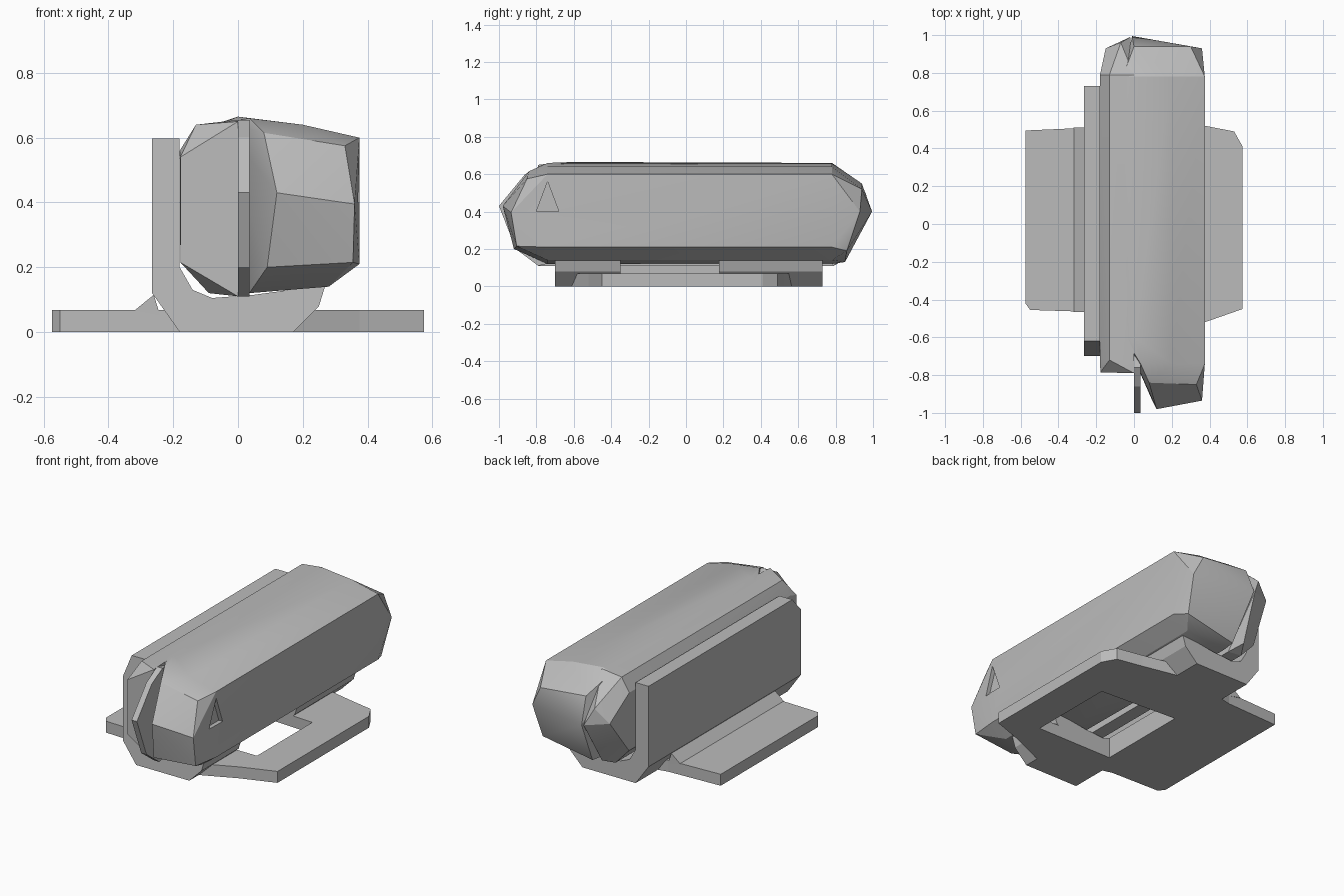
import bpy, bmesh, math

cube = bpy.data.objects.get("Cube")
if cube:
    bpy.data.objects.remove(cube, do_unlink=True)

grey = bpy.data.materials.new("plain_grey")
grey.use_nodes = True
grey.diffuse_color = (0.5, 0.5, 0.5, 1)
grey.node_tree.nodes["Principled BSDF"].inputs["Base Color"].default_value = (0.5, 0.5, 0.5, 1)


def finish(bm, name):
    bmesh.ops.recalc_face_normals(bm, faces=bm.faces)
    mesh = bpy.data.meshes.new(name)
    bm.to_mesh(mesh)
    bm.free()
    mesh.materials.append(grey)
    obj = bpy.data.objects.new(name, mesh)
    bpy.context.collection.objects.link(obj)
    return obj


def prism(name, profile, start, end, place):
    """Extrude a flat outline; place(a, b, t) maps it into the model."""
    bm = bmesh.new()
    rings = [[bm.verts.new(place(a, b, t)) for a, b in profile] for t in (start, end)]
    bm.faces.new(rings[0])
    bm.faces.new(rings[1])
    count = len(profile)
    for i in range(count):
        j = (i + 1) % count
        bm.faces.new((rings[0][i], rings[0][j], rings[1][j], rings[1][i]))
    return finish(bm, name)


def hull(name, points):
    bm = bmesh.new()
    for p in points:
        bm.verts.new(p)
    res = bmesh.ops.convex_hull(bm, input=bm.verts)
    loose = {g for g in res["geom_interior"] + res["geom_unused"] if isinstance(g, bmesh.types.BMVert)}
    bmesh.ops.delete(bm, geom=list(loose), context="VERTS")
    bmesh.ops.dissolve_limit(bm, angle_limit=math.radians(1), verts=bm.verts, edges=bm.edges)
    return finish(bm, name)


def smooth(obj, degrees):
    bpy.ops.object.select_all(action="DESELECT")
    obj.select_set(True)
    bpy.context.view_layer.objects.active = obj
    bpy.ops.object.shade_smooth_by_angle(angle=math.radians(degrees))


def cut(obj, cutter):
    mod = obj.modifiers.new("cut", "BOOLEAN")
    mod.operation = "DIFFERENCE"
    mod.object = cutter
    mod.solver = "EXACT"
    cutter.hide_render = True
    cutter.hide_viewport = True
    cutter.display_type = "WIRE"


def along_x(a, b, t):
    return (t, a, b)


def along_y(a, b, t):
    return (a, t, b)


def along_z(a, b, t):
    return (a, b, t)


# Wide half of the body, with faceted ends
wide_profile = [(-0.06, 0.645), (0, 0.66), (0.2, 0.64), (0.375, 0.60),
                (0.375, 0.21), (0.28, 0.14), (0.02, 0.12)]
points = [(x, 0.78, z) for x, z in wide_profile]
points += [(max(x, 0.035), -0.74, z) for x, z in wide_profile]
points += [(-0.05, -0.6, 0.645), (0, -0.6, 0.665)]
points += [(0.08, -0.84, 0.615), (0.33, -0.85, 0.575), (0.12, -0.98, 0.43),
           (0.36, -0.935, 0.395), (0.09, -0.92, 0.2), (0.355, -0.905, 0.215)]
points += [(-0.01, 0.995, 0.4), (0.36, 0.93, 0.4), (0.3, 0.94, 0.52),
           (0, 0.94, 0.55), (0.02, 0.85, 0.13), (0.34, 0.86, 0.19)]
body_wide = hull("body_wide_half", points)

# Narrow half of the body
narrow_profile = [(-0.18, 0.56), (-0.13, 0.64), (0, 0.655),
                  (0, 0.11), (-0.09, 0.12), (-0.178, 0.215)]
points = [(x, y, z) for x, z in narrow_profile for y in (-0.72, 0.79)]
points += [(-0.178, -0.785, 0.54), (-0.178, -0.785, 0.215), (0, -0.79, 0.65), (0, -0.79, 0.11)]
points += [(-0.15, 0.93, 0.42), (-0.02, 0.99, 0.4), (-0.07, 0.96, 0.5), (-0.05, 0.86, 0.15)]
body_narrow = hull("body_narrow_half", points)

# Thin fin between the halves at the front
fin = prism("front_fin", [(-0.76, 0.655), (-0.86, 0.6), (-1, 0.43), (-0.91, 0.2),
                          (-0.79, 0.11), (-0.7, 0.13), (-0.7, 0.64)], 0, 0.035, along_x)

# Small triangular dent in the side
dent = prism("dent_cutter", [(-0.74, 0.56), (-0.80, 0.40), (-0.68, 0.40)], 0.35, 0.4, along_x)
cut(body_wide, dent)

# Cradle with a tall back wall
cradle_profile = [(-0.265, 0.598), (-0.265, 0.51), (-0.265, 0.12), (-0.18, 0), (0.17, 0), (0.25, 0.08),
                  (0.27, 0.145), (0.05, 0.115), (-0.08, 0.105), (-0.14, 0.13),
                  (-0.18, 0.2), (-0.18, 0.51), (-0.18, 0.598)]
cradle = prism("cradle", cradle_profile, -0.7, 0.73, along_y)
for v in cradle.data.vertices:
    if v.co.z > 0.55 and v.co.y < 0:
        v.co.y = -0.62

# Flat foot plate
foot = prism("foot_plate", [(-0.575, 0.495), (-0.24, 0.51), (0.1, 0.58), (0.375, 0.52), (0.53, 0.49),
                            (0.575, 0.41), (0.575, -0.45), (0.375, -0.52), (0.15, -0.62),
                            (-0.1, -0.5), (-0.24, -0.465), (-0.55, -0.455), (-0.575, -0.42)],
             0, 0.068, along_z)

# Sloped fillet joining the plate to the wall
fillet = prism("wall_fillet", [(-0.32, 0.066), (-0.26, 0.115), (-0.24, 0.05)], -0.465, 0.51, along_y)

# Window through the plate and cradle floor
window = prism("window_cutter", [(-0.12, -0.35), (0.37, -0.35), (0.37, 0.17), (-0.12, 0.2)],
               -0.1, 0.3, along_z)
cut(cradle, window)
cut(foot, window)

for part in (body_wide, body_narrow):
    smooth(part, 25)
